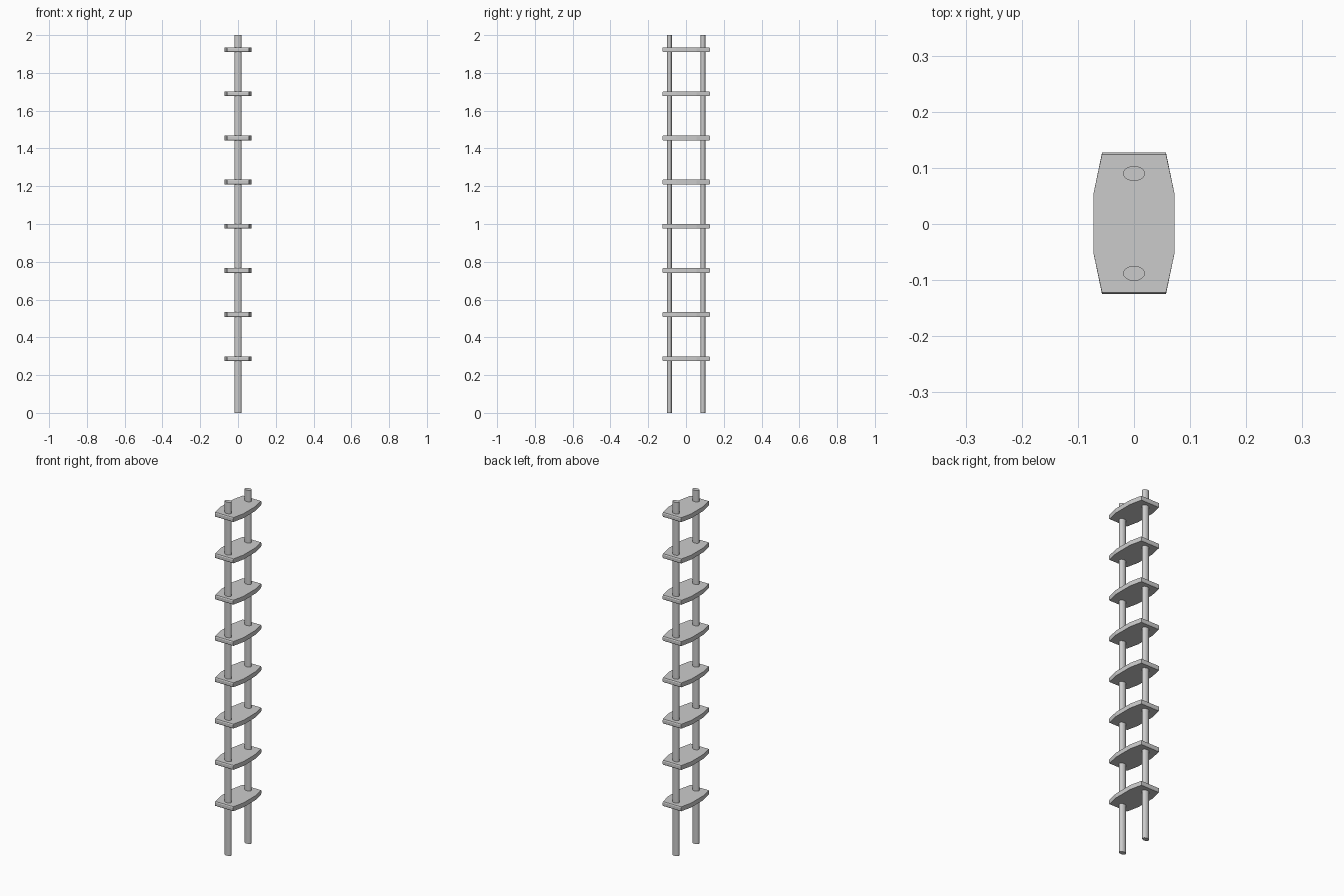
import bpy, bmesh

if "Cube" in bpy.data.objects:
    bpy.data.objects.remove(bpy.data.objects["Cube"])


def finish(name, bm, loc):
    bmesh.ops.recalc_face_normals(bm, faces=bm.faces)
    mesh = bpy.data.meshes.new(name)
    bm.to_mesh(mesh)
    bm.free()
    ob = bpy.data.objects.new(name, mesh)
    ob.location = loc
    bpy.context.collection.objects.link(ob)
    return ob


def smooth(ob):
    bpy.ops.object.select_all(action='DESELECT')
    ob.select_set(True)
    bpy.context.view_layer.objects.active = ob
    bpy.ops.object.shade_smooth_by_angle(angle=0.6)


# Oval side rails
for side, y in (("front", -0.088), ("back", 0.09)):
    bm = bmesh.new()
    bmesh.ops.create_cone(bm, cap_ends=True, segments=16,
                          radius1=1, radius2=1, depth=2)
    bmesh.ops.scale(bm, vec=(0.0195, 0.0135, 1), verts=bm.verts)
    smooth(finish(side + "_rail", bm, (0, y, 1)))


# Treads: tapered plank outline, with the ends chamfered top and bottom
half = [(0.057, -0.126), (0.072, -0.054), (0.072, 0.054), (0.057, 0.126)]
outline = half + [(-x, -y) for x, y in half]
LAYERS = [(-0.0125, 0.003), (-0.0075, 0), (0.0075, 0), (0.0125, 0.003)]


def tread(name, z):
    bm = bmesh.new()
    rings = []
    for dz, inset in LAYERS:
        rings.append([bm.verts.new((x, y - (inset if y > 0.1 else
                                            -inset if y < -0.1 else 0), dz))
                      for x, y in outline])
    n = len(outline)
    for a, b in zip(rings, rings[1:]):
        for i in range(n):
            j = (i + 1) % n
            bm.faces.new((a[i], a[j], b[j], b[i]))
    bm.faces.new(rings[0])
    bm.faces.new(rings[-1])
    finish(name, bm, (0, 0.001, z))


for i in range(8):
    tread(f"tread_{i + 1}", 0.287 + i * 0.2337)
